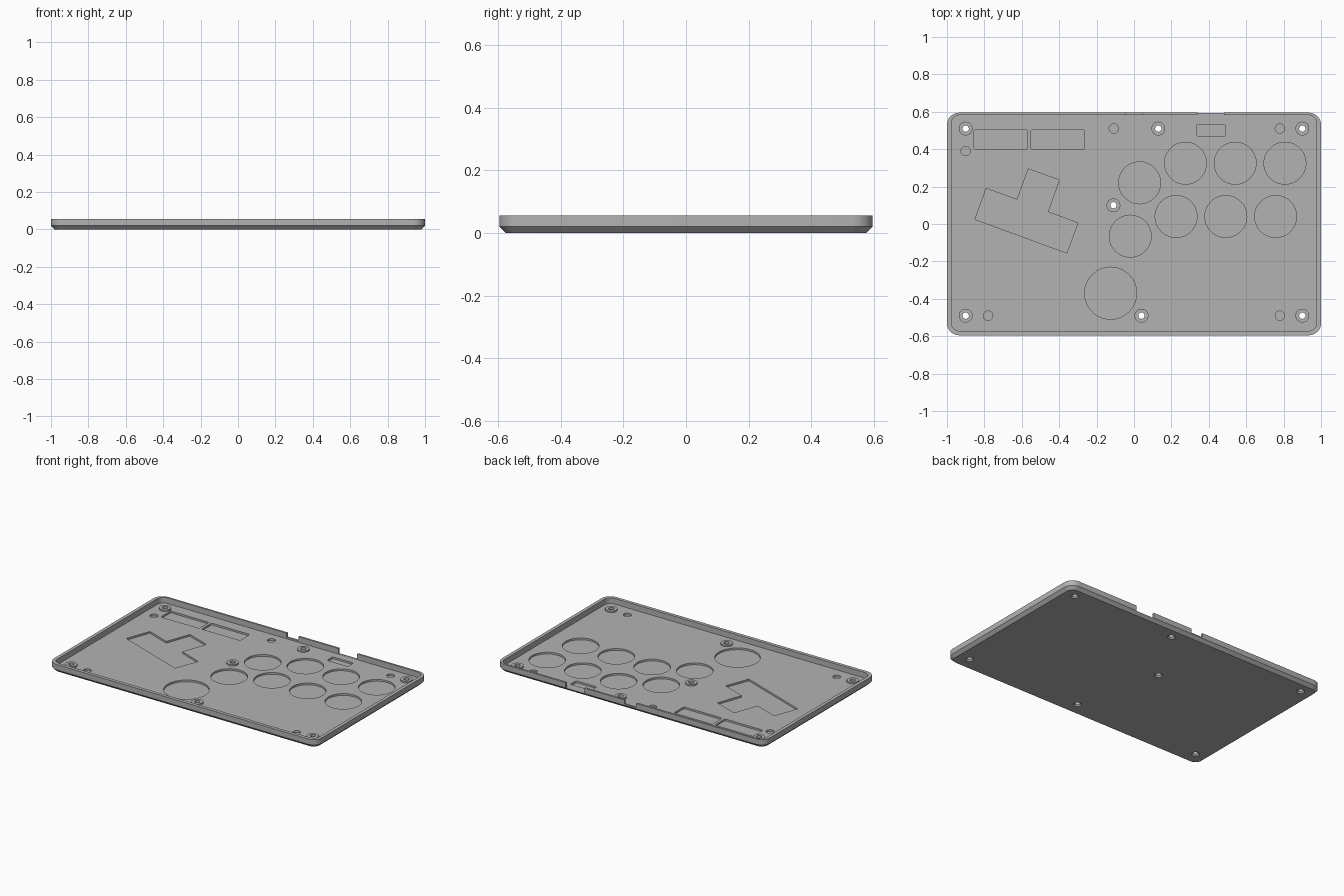
import bpy
import bmesh
from math import sin, cos, pi

default = bpy.data.objects.get("Cube")
if default:
    bpy.data.objects.remove(default, do_unlink=True)

TOP, FLOOR, POCKET, BOSS = 0.056, 0.018, 0.006, 0.028
HOLE_R, BOSS_R = 0.017, 0.037

grey = bpy.data.materials.new("plain grey")
grey.use_nodes = True
colour = (0.45, 0.45, 0.45, 1)
grey.diffuse_color = colour
bsdf = next(n for n in grey.node_tree.nodes if n.type == "BSDF_PRINCIPLED")
bsdf.inputs["Base Color"].default_value = colour


def circle(x, y, r, n=64):
    return [(x + r * cos(2 * pi * i / n), y + r * sin(2 * pi * i / n)) for i in range(n)]


def rounded_rect(x0, x1, y0, y1, r, n=8):
    """Counter-clockwise outline with n segments per rounded corner."""
    centres = [(x1 - r, y1 - r), (x0 + r, y1 - r), (x0 + r, y0 + r), (x1 - r, y0 + r)]
    return [(cx + r * cos(pi / 2 * (k + i / n)), cy + r * sin(pi / 2 * (k + i / n)))
            for k, (cx, cy) in enumerate(centres) for i in range(n + 1)]


def loft(bm, levels, closed_loop=False):
    """Skin stacked (outline, z) levels; cap the ends or join last to first."""
    rings = [[bm.verts.new((x, y, z)) for x, y in outline] for outline, z in levels]
    pairs = list(zip(rings, rings[1:]))
    if closed_loop:
        pairs.append((rings[-1], rings[0]))
    else:
        bm.faces.new(rings[0][::-1])
        bm.faces.new(rings[-1])
    for a, b in pairs:
        for i in range(len(a)):
            j = (i + 1) % len(a)
            bm.faces.new((a[i], a[j], b[j], b[i]))


def make(name, solids, closed_loop=False):
    bm = bmesh.new()
    for levels in solids:
        loft(bm, levels, closed_loop)
    bmesh.ops.recalc_face_normals(bm, faces=bm.faces)
    mesh = bpy.data.meshes.new(name)
    bm.to_mesh(mesh)
    bm.free()
    mesh.materials.append(grey)
    obj = bpy.data.objects.new(name, mesh)
    bpy.context.collection.objects.link(obj)
    return obj


def activate(obj):
    bpy.ops.object.select_all(action="DESELECT")
    obj.select_set(True)
    bpy.context.view_layer.objects.active = obj


def cut(target, solids):
    cutter = make("cutter", solids)
    cutter.hide_render = True
    mod = target.modifiers.new("cut", "BOOLEAN")
    mod.operation, mod.solver, mod.object = "DIFFERENCE", "EXACT", cutter
    activate(target)
    bpy.ops.object.modifier_apply(modifier=mod.name)
    bpy.data.objects.remove(cutter, do_unlink=True)


def prism(outline, z0, z1):
    return [(outline, z0), (outline, z1)]


# Tray body: rounded slab with a chamfered underside, hollowed from above
outer = rounded_rect(-1, 1, -0.595, 0.595, 0.065)
foot = rounded_rect(-0.98, 0.98, -0.575, 0.575, 0.045)
tray = make("tray", [[(foot, 0), (outer, 0.02), (outer, TOP)]])
cut(tray, [prism(rounded_rect(-0.977, 0.977, -0.572, 0.582, 0.045), FLOOR, 0.1)])

# Shallow floor pockets: buttons, large button, pegs, rectangles and lever block
buttons = [(0.03, 0.22), (-0.02, -0.065)]
buttons += [(0.275 + 0.266 * i, 0.325) for i in range(3)]
buttons += [(0.225 + 0.266 * i, 0.04) for i in range(3)]
pegs = [(-0.108, 0.51), (0.78, 0.51), (-0.9, 0.39), (-0.78, -0.49), (0.78, -0.49)]
pockets = [circle(x, y, 0.112) for x, y in buttons]
pockets += [circle(-0.125, -0.37, 0.139)]
pockets += [circle(x, y, 0.025, 32) for x, y in pegs]
pockets += [rounded_rect(x0, x1, y0, y1, 0.008, 3) for x0, x1, y0, y1 in
            [(-0.855, -0.57, 0.4, 0.505), (-0.55, -0.265, 0.4, 0.505),
             (0.335, 0.49, 0.47, 0.53)]]
pockets += [[(-0.85, 0.025), (-0.36, -0.155), (-0.3, 0.005), (-0.46, 0.065),
             (-0.4, 0.235), (-0.565, 0.295), (-0.625, 0.13), (-0.79, 0.19)]]
cut(tray, [prism(p, POCKET, 0.07) for p in pockets])

# Cable notches through the rear wall
cut(tray, [prism([(x0, 0.575), (x1, 0.575), (x1, 0.7), (x0, 0.7)], z, 0.1)
           for x0, x1, z in [(-0.045, 0.042, 0.028), (0.34, 0.48, FLOOR + 0.001)]])

# Screw holes, countersunk from below
screws = [(-0.9, 0.51), (0.13, 0.51), (0.9, 0.51), (-0.11, 0.1),
          (-0.9, -0.49), (0.04, -0.49), (0.9, -0.49)]
cut(tray, [[(circle(x, y, 0.027, 32), -0.002), (circle(x, y, HOLE_R, 32), 0.009),
            (circle(x, y, HOLE_R, 32), 0.07)] for x, y in screws])

# Raised screw bosses around the holes
bosses = make("screw_bosses", [
    [(circle(x, y, r, 32), z) for r, z in
     [(BOSS_R, FLOOR - 0.002), (BOSS_R, BOSS), (HOLE_R, BOSS), (HOLE_R, FLOOR - 0.002)]]
    for x, y in screws], closed_loop=True)

for obj in (tray, bosses):
    activate(obj)
    bpy.ops.object.shade_smooth_by_angle(angle=pi / 6)
